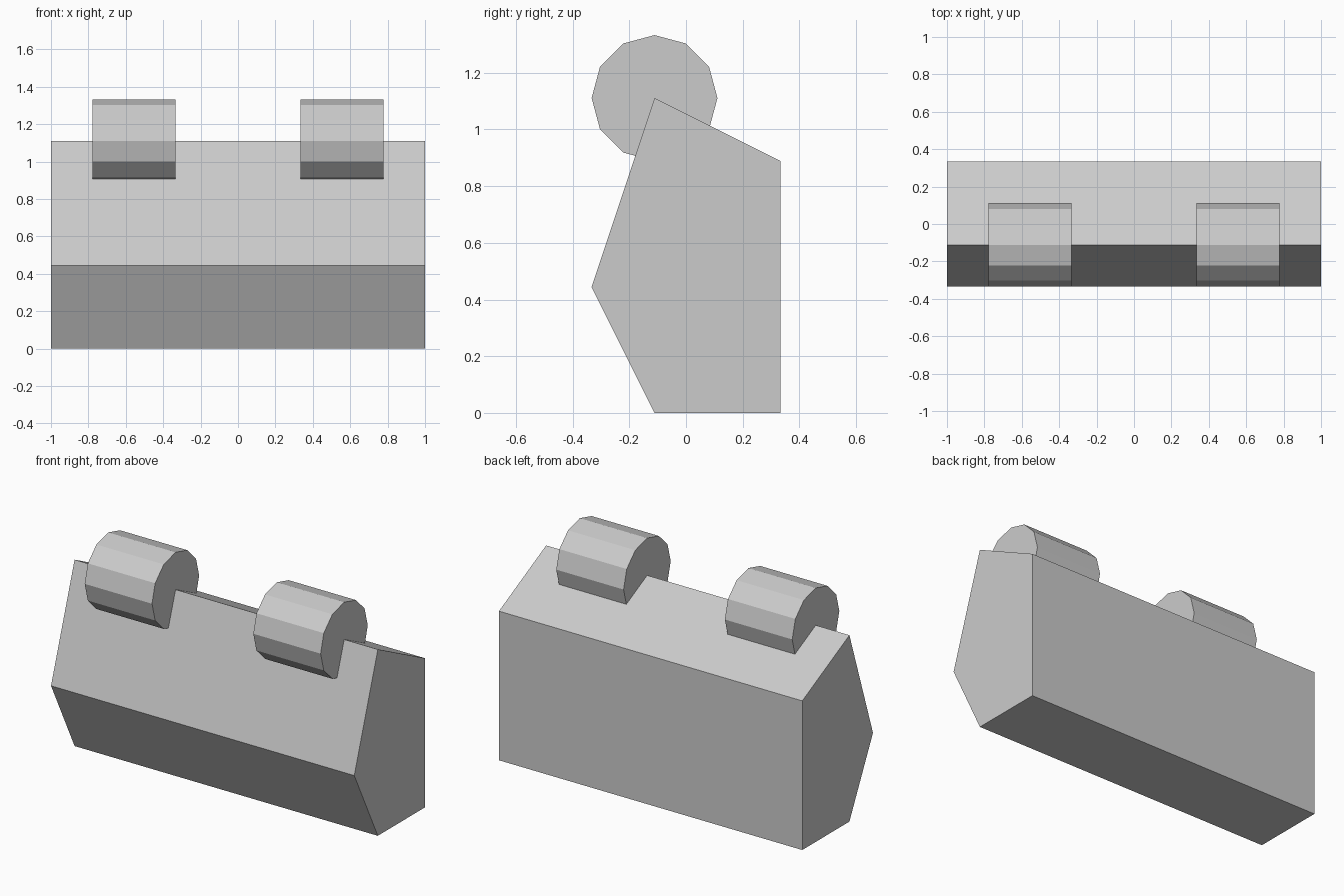
import bpy
import math

if "Cube" in bpy.data.objects:
    bpy.data.objects.remove(bpy.data.objects["Cube"])

# Body: five-sided side profile (y, z) extruded along x
profile = [(-0.111, 0), (0.333, 0), (0.333, 0.889), (-0.111, 1.111), (-0.333, 0.444)]
n = len(profile)
verts = [(x, y, z) for x in (-1, 1) for y, z in profile]
faces = [tuple(reversed(range(n))), tuple(range(n, 2 * n))]
faces += [(i, (i + 1) % n, (i + 1) % n + n, i + n) for i in range(n)]
mesh = bpy.data.meshes.new("body")
mesh.from_pydata(verts, [], faces)
body = bpy.data.objects.new("body", mesh)
bpy.context.collection.objects.link(body)

# Two twelve-sided hinge barrels lying along the ridge
for side, x in (("left", -0.556), ("right", 0.556)):
    bpy.ops.mesh.primitive_cylinder_add(vertices=12, radius=0.222, depth=0.444,
                                        location=(x, -0.111, 1.111),
                                        rotation=(0, math.pi / 2, 0))
    bpy.context.object.name = side + "_hinge_barrel"
